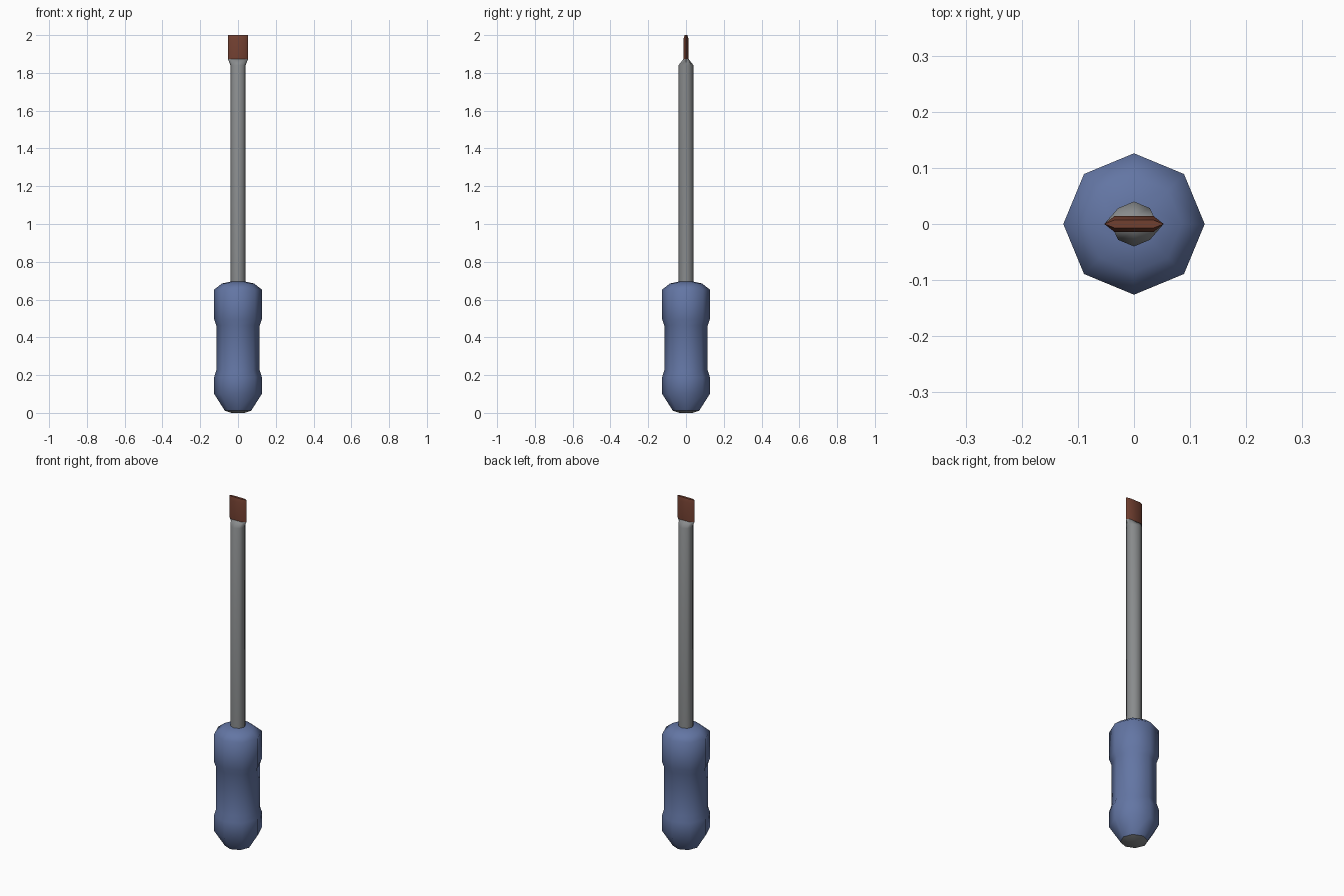
import bpy, bmesh, math

if "Cube" in bpy.data.objects:
    bpy.data.objects.remove(bpy.data.objects["Cube"])


def material(name, rgb):
    m = bpy.data.materials.new(name)
    m.diffuse_color = (*rgb, 1)
    m.use_nodes = True
    m.node_tree.nodes["Principled BSDF"].inputs["Base Color"].default_value = m.diffuse_color
    return m


BLUE = material("handle blue", (0.125, 0.18, 0.37))
GREY = material("steel grey", (0.25, 0.26, 0.265))
BROWN = material("tip brown", (0.165, 0.05, 0.03))


def octagon(r):
    return [(r * math.cos(i * math.pi / 4), r * math.sin(i * math.pi / 4)) for i in range(8)]


def blade(w, t):
    # flattened eight-point section with pointed sides
    s = w * 0.66
    return [(w, 0), (s, t), (0, t), (-s, t), (-w, 0), (-s, -t), (0, -t), (s, -t)]


def loft(name, rings, mat, angle, cap_bottom=True, cap_top=True):
    bm = bmesh.new()
    loops = [[bm.verts.new((x, y, z)) for x, y in sec] for z, sec in rings]
    for a, b in zip(loops, loops[1:]):
        for i in range(8):
            j = (i + 1) % 8
            bm.faces.new((a[i], a[j], b[j], b[i]))
    if cap_bottom:
        bm.faces.new(loops[0][::-1])
    if cap_top:
        bm.faces.new(loops[-1])
    bmesh.ops.recalc_face_normals(bm, faces=bm.faces)
    me = bpy.data.meshes.new(name)
    bm.to_mesh(me)
    bm.free()
    me.materials.append(mat)
    ob = bpy.data.objects.new(name, me)
    bpy.context.collection.objects.link(ob)
    bpy.ops.object.select_all(action='DESELECT')
    ob.select_set(True)
    bpy.context.view_layer.objects.active = ob
    bpy.ops.object.shade_smooth_by_angle(angle=math.radians(angle))
    return ob


# Grip with a narrower waist
profile = [(0.012, 0.07), (0.10, 0.126), (0.19, 0.126), (0.225, 0.115), (0.463, 0.115),
           (0.495, 0.126), (0.653, 0.126), (0.685, 0.085), (0.695, 0.04)]
loft("handle", [(z, octagon(r)) for z, r in profile], BLUE, 65, cap_bottom=False)

# Steel button at the butt of the handle
loft("end_cap", [(0.0, octagon(0.035)), (0.012, octagon(0.07))], GREY, 65)

# Round shaft that flattens into the blade
loft("shaft", [(0.66, octagon(0.04)), (1.84, octagon(0.04)), (1.873, blade(0.053, 0.014))], GREY, 60)

# Flat blade tip
loft("blade_tip", [(1.873, blade(0.053, 0.014)), (1.98, blade(0.053, 0.014)),
                   (2.0, blade(0.053, 0.007))], BROWN, 50, cap_bottom=False)
